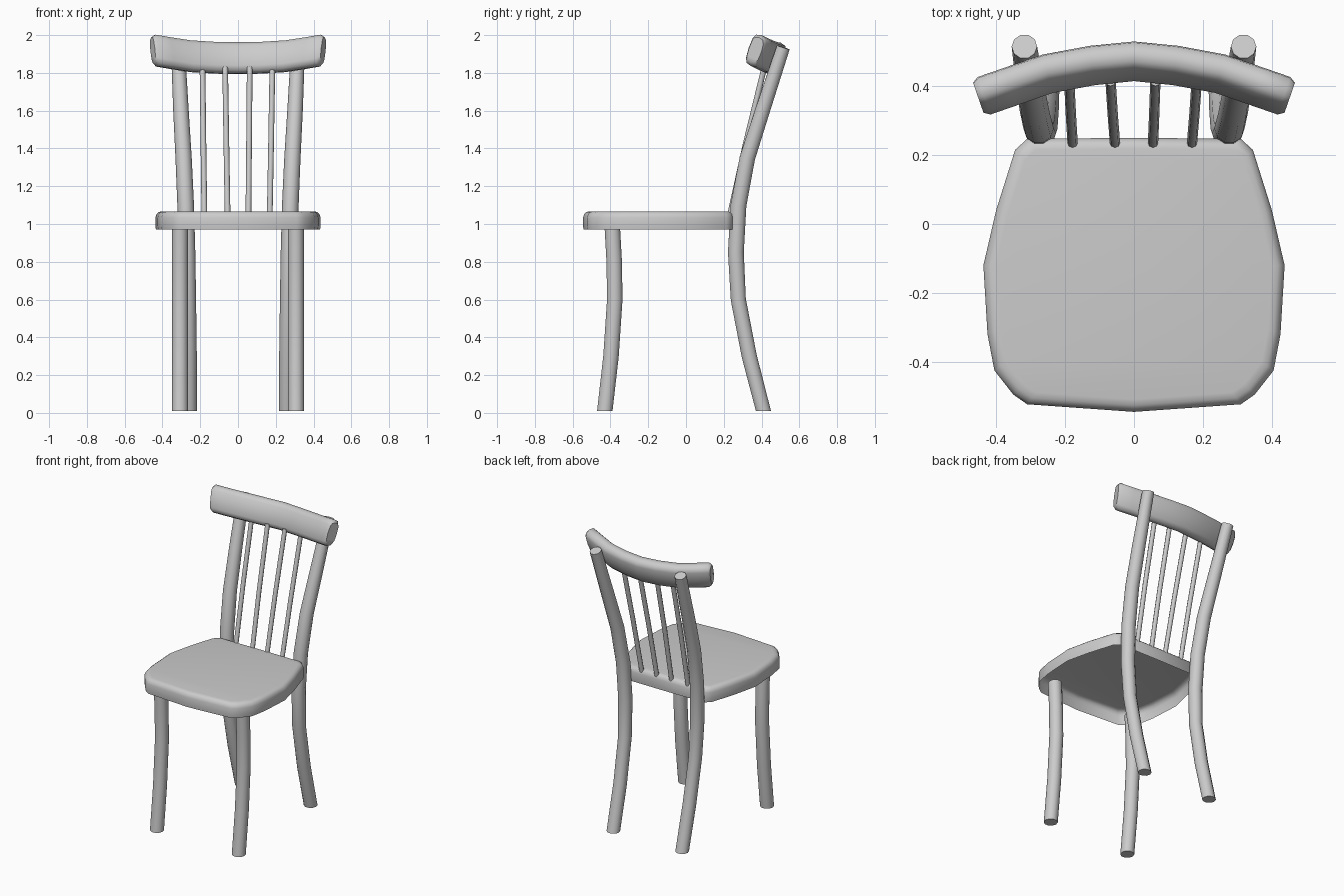
import bpy, bmesh, math
from mathutils import Vector

if "Cube" in bpy.data.objects:
    bpy.data.objects.remove(bpy.data.objects["Cube"])


def loft(name, rings, cap_start=True, cap_end=True, angle=50):
    """Skin a list of equal-sized closed rings into one smooth-shaded object."""
    bm = bmesh.new()
    vs = [[bm.verts.new(p) for p in ring] for ring in rings]
    n = len(vs[0])
    for a, b in zip(vs, vs[1:]):
        for i in range(n):
            j = (i + 1) % n
            bm.faces.new((a[i], a[j], b[j], b[i]))
    if cap_start:
        bm.faces.new(vs[0][::-1])
    if cap_end:
        bm.faces.new(vs[-1])
    bmesh.ops.recalc_face_normals(bm, faces=bm.faces)
    mesh = bpy.data.meshes.new(name)
    bm.to_mesh(mesh)
    bm.free()
    obj = bpy.data.objects.new(name, mesh)
    bpy.context.collection.objects.link(obj)
    bpy.ops.object.select_all(action='DESELECT')
    obj.select_set(True)
    bpy.context.view_layer.objects.active = obj
    bpy.ops.object.shade_smooth_by_angle(angle=math.radians(angle))
    return obj


def tube(name, path, radii, sides=10):
    """Round post following a mostly vertical path."""
    pts = [Vector(p) for p in path]
    rings = []
    for i, p in enumerate(pts):
        t = (pts[min(i + 1, len(pts) - 1)] - pts[max(i - 1, 0)]).normalized()
        if i == 0:
            t = Vector((0, 0, 1))  # feet are cut level with the floor
        side = Vector((0, 1, 0)).cross(t).normalized()
        fwd = t.cross(side)
        rings.append([p + radii[i] * (side * math.cos(a) + fwd * math.sin(a))
                      for a in (math.tau * k / sides for k in range(sides))])
    return loft(name, rings)


# Seat: open-bottomed shell with a softly rounded top edge
half = [(0, -0.545), (0.31, -0.523), (0.35, -0.495), (0.405, -0.425), (0.425, -0.32),
        (0.437, -0.12), (0.40, 0.04), (0.345, 0.215), (0.31, 0.247), (0, 0.25)]
outline = half + [(-x, y) for x, y in half[-2:0:-1]]
levels = [(0.97, 0.995), (0.99, 1.0), (1.035, 1.0), (1.054, 0.985),
          (1.064, 0.955), (1.067, 0.915)]
loft("seat", [[(x * s, (y + 0.12) * s - 0.12, z) for x, y in outline]
              for z, s in levels], cap_start=False)

# Legs: short front pair, long back pair that rises to carry the back
front_path = [(0.307, -0.43, 0.01), (0.307, -0.397, 0.3), (0.307, -0.377, 0.6),
              (0.307, -0.38, 0.8), (0.307, -0.39, 0.98)]
back_path = [(0.258, 0.41, 0.01), (0.26, 0.335, 0.3), (0.264, 0.277, 0.6),
             (0.27, 0.264, 0.85), (0.277, 0.278, 1.1), (0.288, 0.325, 1.35),
             (0.302, 0.405, 1.6), (0.318, 0.515, 1.935)]
for side, sx in (("left", -1), ("right", 1)):
    tube(f"front_leg_{side}", [(sx * x, y, z) for x, y, z in front_path], [0.043] * 5)
    tube(f"back_leg_{side}", [(sx * x, y, z) for x, y, z in back_path],
         [0.042] * 3 + [0.044] * 2 + [0.043, 0.041, 0.037])

# Spindles between seat and crest rail
for i, (xb, xt) in enumerate([(-0.178, -0.188), (-0.055, -0.068),
                              (0.055, 0.062), (0.168, 0.182)]):
    tube(f"spindle_{i + 1}", [(xb, 0.232, 1.045), ((xb + xt) / 2, 0.315, 1.42),
                              (xt, 0.415, 1.83)], [0.015] * 3, sides=8)

# Crest rail: tilted rounded section swept along a bow
arc = [(0, 0.472, 1.878), (0.12, 0.460, 1.88), (0.25, 0.436, 1.888),
       (0.36, 0.398, 1.905), (0.435, 0.372, 1.918)]
arc = [Vector((-x, y, z)) for x, y, z in arc[:0:-1]] + [Vector(p) for p in arc]
tilt = math.radians(20)
section = []
for k in range(12):
    c, s = math.cos(math.tau * k / 12), math.sin(math.tau * k / 12)
    u = 0.045 * math.copysign(abs(c) ** 0.65, c)
    v = 0.087 * math.copysign(abs(s) ** 0.65, s)
    section.append((u * math.cos(tilt) + v * math.sin(tilt),
                    v * math.cos(tilt) - u * math.sin(tilt)))
rings = []
for i, p in enumerate(arc):
    t = arc[min(i + 1, len(arc) - 1)] - arc[max(i - 1, 0)]
    out = Vector((-t.y, t.x, 0)).normalized()
    rings.append([p + out * u + Vector((0, 0, v)) for u, v in section])
# slightly shrunken end caps
for idx, step in ((0, -1), (-1, 1)):
    c = arc[idx]
    t = (arc[-1] - arc[-2]) if step > 0 else (arc[0] - arc[1])
    cap = [c + (q - c) * 0.8 + t.normalized() * 0.018 for q in rings[idx]]
    rings.insert(0, cap) if step < 0 else rings.append(cap)
loft("crest_rail", rings)
